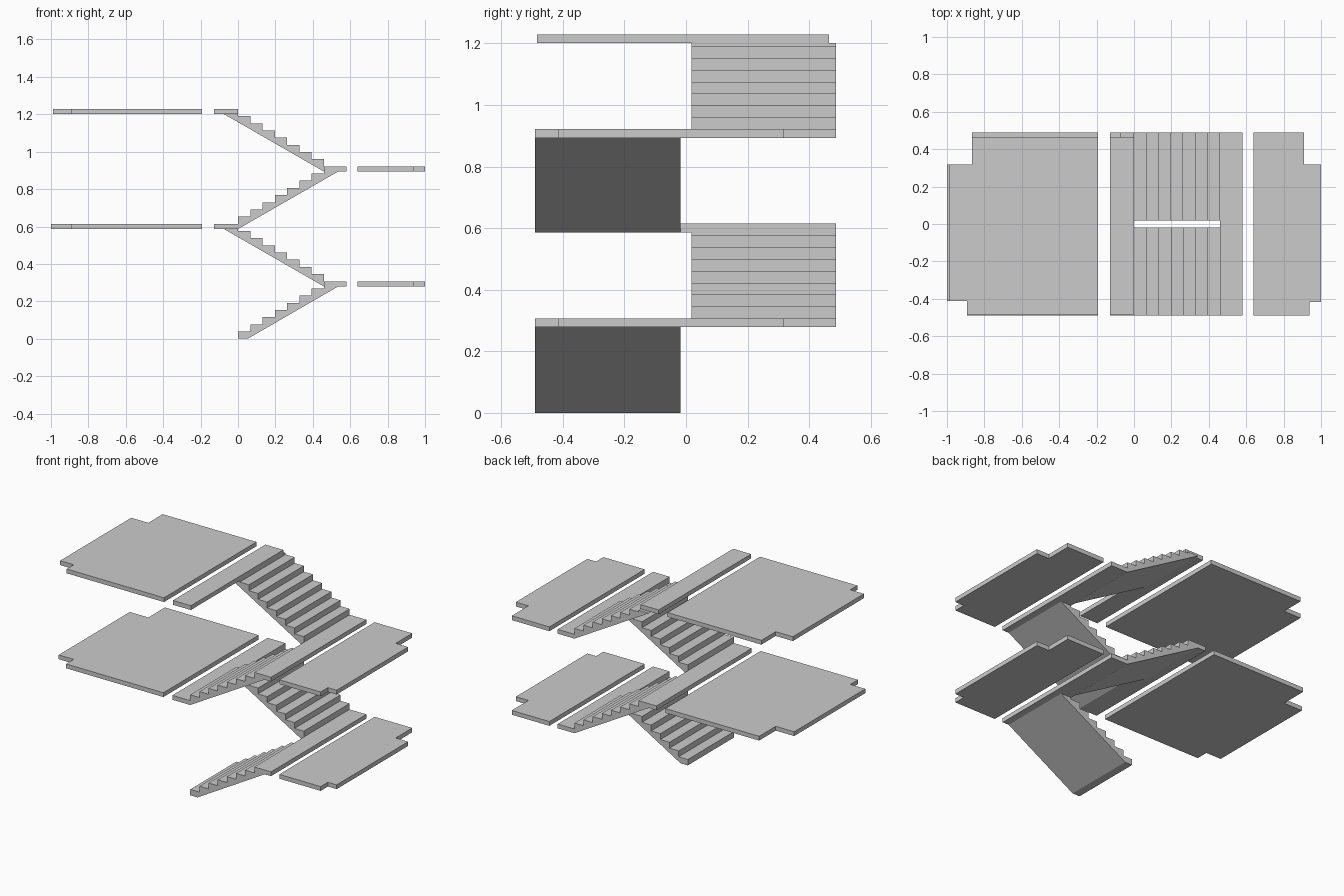
import bpy, bmesh

if "Cube" in bpy.data.objects:
    bpy.data.objects.remove(bpy.data.objects["Cube"])

RISE, TREAD, THICK = 0.0384, 0.0657, 0.028
STEPS = 7
LEVEL = 8 * RISE          # height gained per flight
RUN = STEPS * TREAD       # horizontal length of a flight


def prism(name, pts, offset):
    """Extrude a closed 3D outline along an offset vector."""
    bm = bmesh.new()
    face = bm.faces.new([bm.verts.new(p) for p in pts])
    ext = bmesh.ops.extrude_face_region(bm, geom=[face])
    bmesh.ops.translate(bm, vec=offset,
                        verts=[v for v in ext["geom"] if isinstance(v, bmesh.types.BMVert)])
    bmesh.ops.recalc_face_normals(bm, faces=bm.faces)
    mesh = bpy.data.meshes.new(name)
    bm.to_mesh(mesh)
    bm.free()
    obj = bpy.data.objects.new(name, mesh)
    bpy.context.collection.objects.link(obj)
    return obj


def slab(name, outline, top):
    return prism(name, [(x, y, top - THICK) for x, y in outline], (0, 0, THICK))


def rect(x0, x1, y0, y1):
    return [(x0, y0), (x1, y0), (x1, y1), (x0, y1)]


def flight(name, index):
    """Stepped flight with sloped underside; odd flights climb back to -x."""
    base = index * LEVEL
    back = index % 2 == 1
    low = 0 if index == 0 else base - THICK
    end = LEVEL + base - THICK
    pts = [(0, low)]
    for i in range(STEPS):
        z = base + (i + 1) * RISE
        pts += [(i * TREAD, z), ((i + 1) * TREAD, z)]
    # wedge tucked under the upper landing
    pts += [(RUN, end), (RUN + 0.075, end)]
    if index == 0:
        pts.append((0.052, 0))
    y0, y1 = (0.018, 0.488) if back else (-0.49, -0.018)
    prism(name, [(RUN - x if back else x, y0, z) for x, z in pts], (0, y1 - y0, 0))


# stair flights
for i in range(4):
    flight(f"stair_flight_{i + 1}", i)

# right side: half landings and notched floor slabs
right_floor = [(0.64, -0.49), (0.937, -0.49), (0.937, -0.416), (1, -0.416),
               (1, 0.318), (0.91, 0.318), (0.91, 0.488), (0.64, 0.488)]
for n, level in enumerate((1, 3), 1):
    slab(f"right_landing_{n}", rect(RUN, 0.58, -0.49, 0.488), level * LEVEL)
    slab(f"right_floor_{n}", right_floor, level * LEVEL)

# left side: landings and notched floor slabs, the top one slightly smaller
for n, (level, x0, y0, y1) in enumerate(((2, -1, -0.49, 0.488), (4, -0.99, -0.484, 0.465)), 1):
    slab(f"left_landing_{n}", rect(-0.129, 0, y0, y1), level * LEVEL)
    slab(f"left_floor_{n}", [(-0.193, y0), (-0.193, y1), (-0.867, y1), (-0.867, 0.318),
                             (x0, 0.318), (x0, -0.412), (-0.892, -0.412), (-0.892, y0)],
         level * LEVEL)
